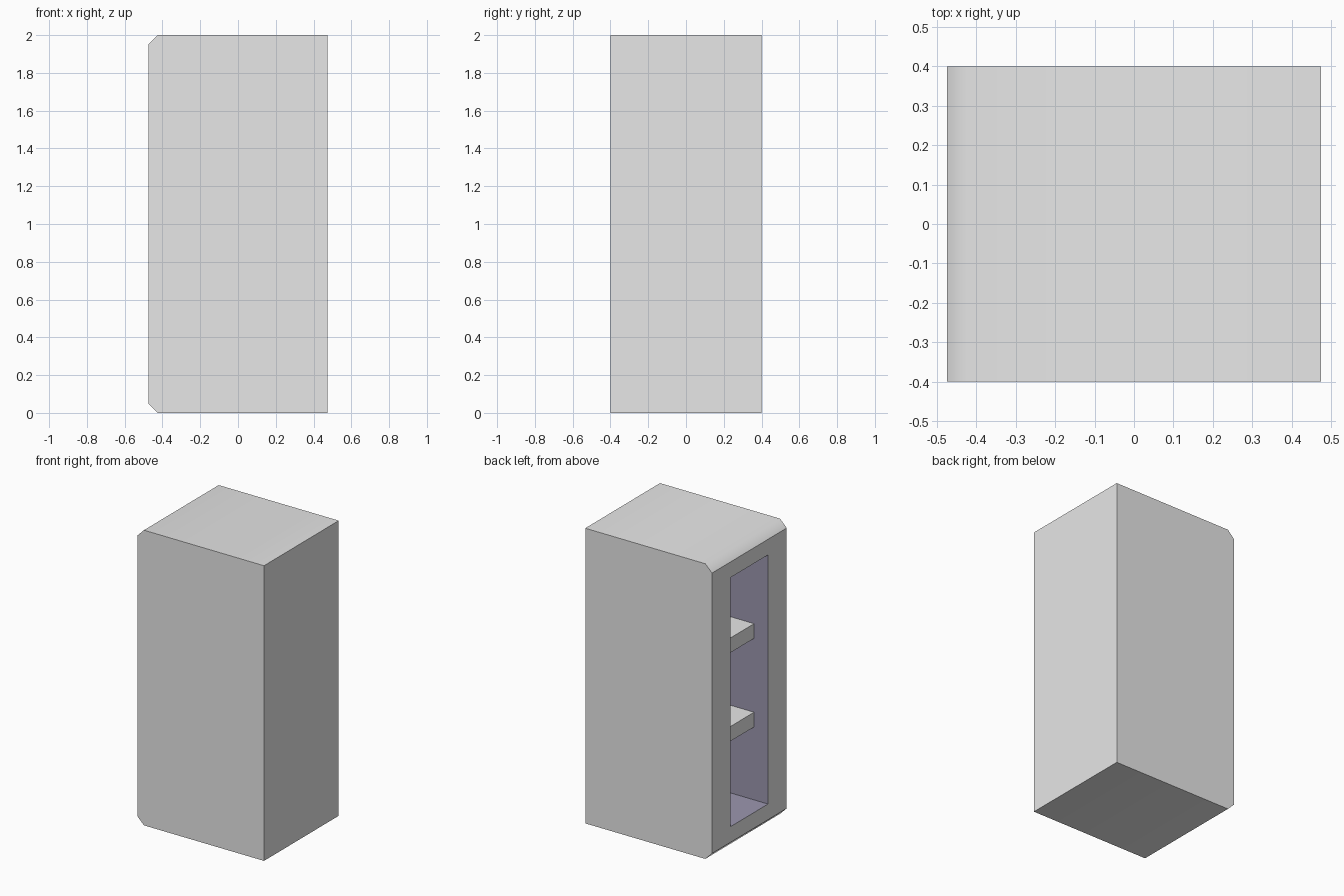
import bpy
import bmesh
from mathutils import Vector

if "Cube" in bpy.data.objects:
    bpy.data.objects.remove(bpy.data.objects["Cube"], do_unlink=True)


def make_material(name, colour):
    mat = bpy.data.materials.new(name)
    mat.use_nodes = True
    mat.diffuse_color = colour
    mat.node_tree.nodes["Principled BSDF"].inputs["Base Color"].default_value = colour
    return mat


def add_object(name, bm, *materials):
    bmesh.ops.recalc_face_normals(bm, faces=bm.faces)
    mesh = bpy.data.meshes.new(name)
    bm.to_mesh(mesh)
    bm.free()
    for mat in materials:
        mesh.materials.append(mat)
    obj = bpy.data.objects.new(name, mesh)
    bpy.context.collection.objects.link(obj)
    return obj


grey = make_material("light grey", (0.8, 0.8, 0.8, 1))
purple = make_material("dusty purple", (0.33, 0.31, 0.43, 1))

WIDTH, DEPTH, HEIGHT, CHAMFER = 0.95, 0.8, 2.0, 0.05
OPEN_Y, BACK_X = 0.2, 0.275
hx, hy = WIDTH / 2, DEPTH / 2

# Cabinet body: chamfered profile swept front to back
bm = bmesh.new()
profile = [(hx, 0), (hx, HEIGHT), (CHAMFER - hx, HEIGHT), (-hx, HEIGHT - CHAMFER),
           (-hx, CHAMFER), (CHAMFER - hx, 0)]
side = bm.faces.new([bm.verts.new((x, -hy, z)) for x, z in profile])
swept = bmesh.ops.extrude_face_region(bm, geom=[side])["geom"]
bmesh.ops.translate(bm, vec=(0, DEPTH, 0),
                    verts=[v for v in swept if isinstance(v, bmesh.types.BMVert)])
bmesh.ops.recalc_face_normals(bm, faces=bm.faces)

# Open compartment pushed in from the chamfered side
opening = min(bm.faces, key=lambda f: f.calc_center_median().x)
bmesh.ops.inset_individual(bm, faces=[opening], thickness=0.15)
for v in opening.verts:
    v.co.y = OPEN_Y if v.co.y > 0 else -OPEN_Y
walls = bmesh.ops.inset_individual(bm, faces=[opening], thickness=0, depth=0)["faces"]
for v in opening.verts:
    v.co.x = BACK_X
for f in walls + [opening]:
    f.material_index = 1

# Only the chamfers blend into the top and bottom
for f in bm.faces:
    f.smooth = True
for e in bm.edges:
    mid = (e.verts[0].co + e.verts[1].co) / 2
    e.smooth = abs(mid.x - (CHAMFER - hx)) < 0.001 and abs(mid.y) < 0.001
add_object("cabinet_body", bm, grey, purple)

# Two shelves, set back from the opening
FRONT_X, THICK = -0.37, 0.1
for name, z in (("lower_shelf", 0.7), ("upper_shelf", 1.3)):
    bm = bmesh.new()
    bmesh.ops.create_cube(bm, size=1)
    bmesh.ops.scale(bm, vec=(BACK_X - FRONT_X, 2 * OPEN_Y, THICK), verts=bm.verts)
    bmesh.ops.translate(bm, vec=Vector(((FRONT_X + BACK_X) / 2, 0, z)), verts=bm.verts)
    add_object(name, bm, grey)
